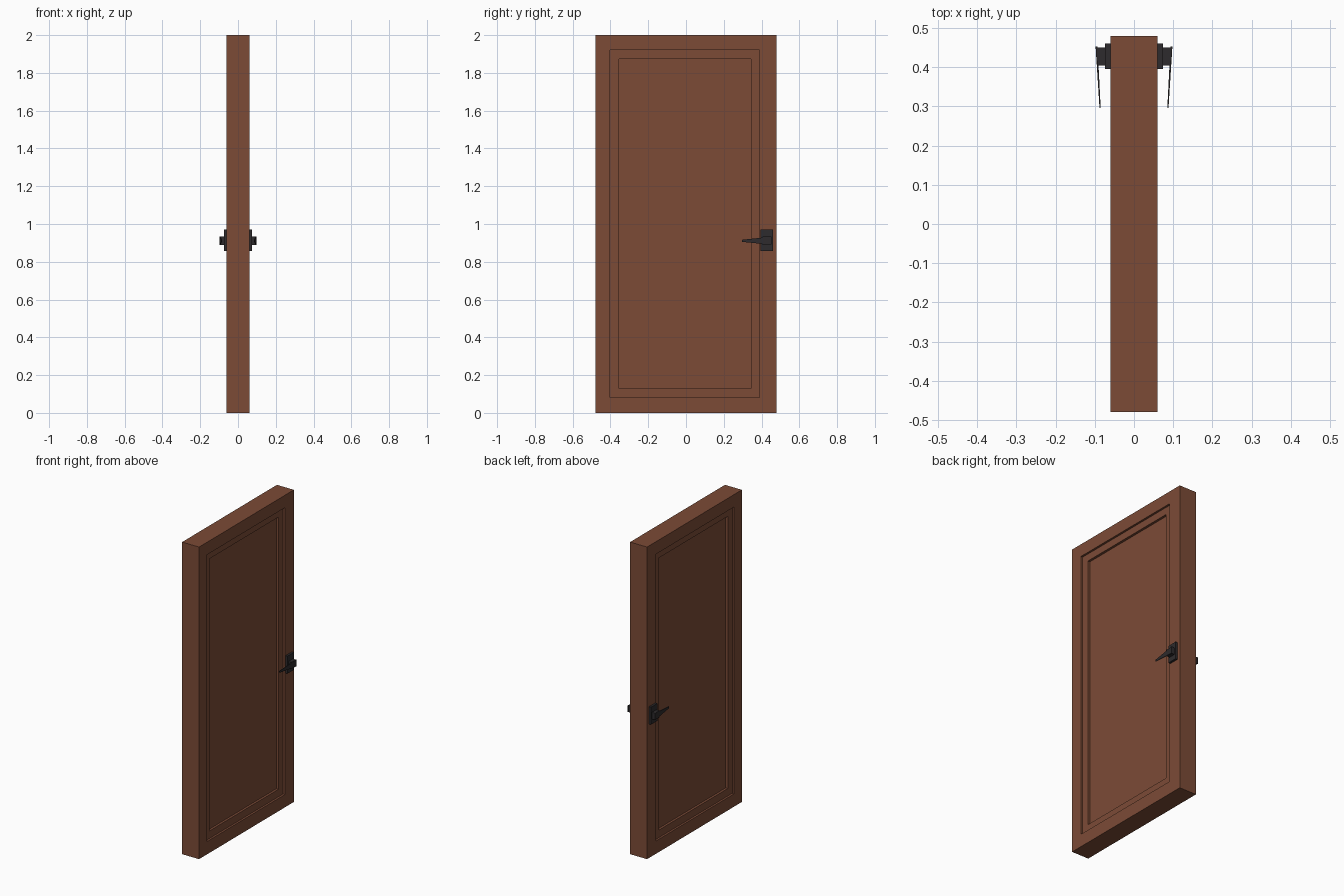
import bpy, bmesh

if "Cube" in bpy.data.objects:
    bpy.data.objects.remove(bpy.data.objects["Cube"])


def material(name, rgb):
    m = bpy.data.materials.new(name)
    m.diffuse_color = (*rgb, 1)
    m.use_nodes = True
    m.node_tree.nodes["Principled BSDF"].inputs["Base Color"].default_value = m.diffuse_color
    return m


WOOD = material("brown_wood", (0.2, 0.07, 0.037))
METAL = material("dark_metal", (0.027, 0.024, 0.026))


def loft(name, rings, mat):
    """Skin a chain of rectangles across x. Ring: (x, y0, y1, z0, z1); x may be (x at y0, x at y1)."""
    bm = bmesh.new()
    loops = []
    for x, y0, y1, z0, z1 in rings:
        xa, xb = x if isinstance(x, tuple) else (x, x)
        loops.append([bm.verts.new(c) for c in
                      ((xa, y0, z0), (xb, y1, z0), (xb, y1, z1), (xa, y0, z1))])
    for a, b in zip(loops, loops[1:]):
        for i in range(4):
            j = (i + 1) % 4
            bm.faces.new((a[i], a[j], b[j], b[i]))
    bm.faces.new(loops[0][::-1])
    bm.faces.new(loops[-1])
    bmesh.ops.recalc_face_normals(bm, faces=bm.faces[:])
    mesh = bpy.data.meshes.new(name)
    bm.to_mesh(mesh)
    bm.free()
    mesh.materials.append(mat)
    ob = bpy.data.objects.new(name, mesh)
    bpy.context.collection.objects.link(ob)
    return ob


# Door slab with a two-step recessed panel on both faces
outer = (-0.48, 0.48, 0.0, 2.0)
step = (-0.402, 0.39, 0.082, 1.92)
panel = (-0.356, 0.343, 0.13, 1.874)
half = [(0.032, *panel), (0.047, *panel), (0.047, *step), (0.06, *step), (0.06, *outer)]
loft("door_slab", [(-r[0], *r[1:]) for r in half] + half[::-1], WOOD)

# Handles: back plate, neck and tapered lever on each face
for side, s in (("right", 1), ("left", -1)):
    plate = (0.395, 0.46, 0.858, 0.97)
    neck = (0.405, 0.45, 0.89, 0.933)
    loft(f"handle_plate_{side}", [(s * 0.059, *plate), (s * 0.074, *plate)], METAL)
    loft(f"handle_neck_{side}", [(s * 0.073, *neck), (s * 0.095, *neck)], METAL)

    # lever narrows in height and thickness towards its tip
    lever = loft(f"handle_lever_{side}",
                 [((s * 0.085, s * 0.093), 0.296, 0.453, 0.89, 0.933),
                  ((s * 0.088, s * 0.098), 0.296, 0.453, 0.89, 0.933)], METAL)
    for v in lever.data.vertices:
        if v.co.y < 0.4:
            v.co.z = 0.911 + (v.co.z - 0.9115) * 0.25
